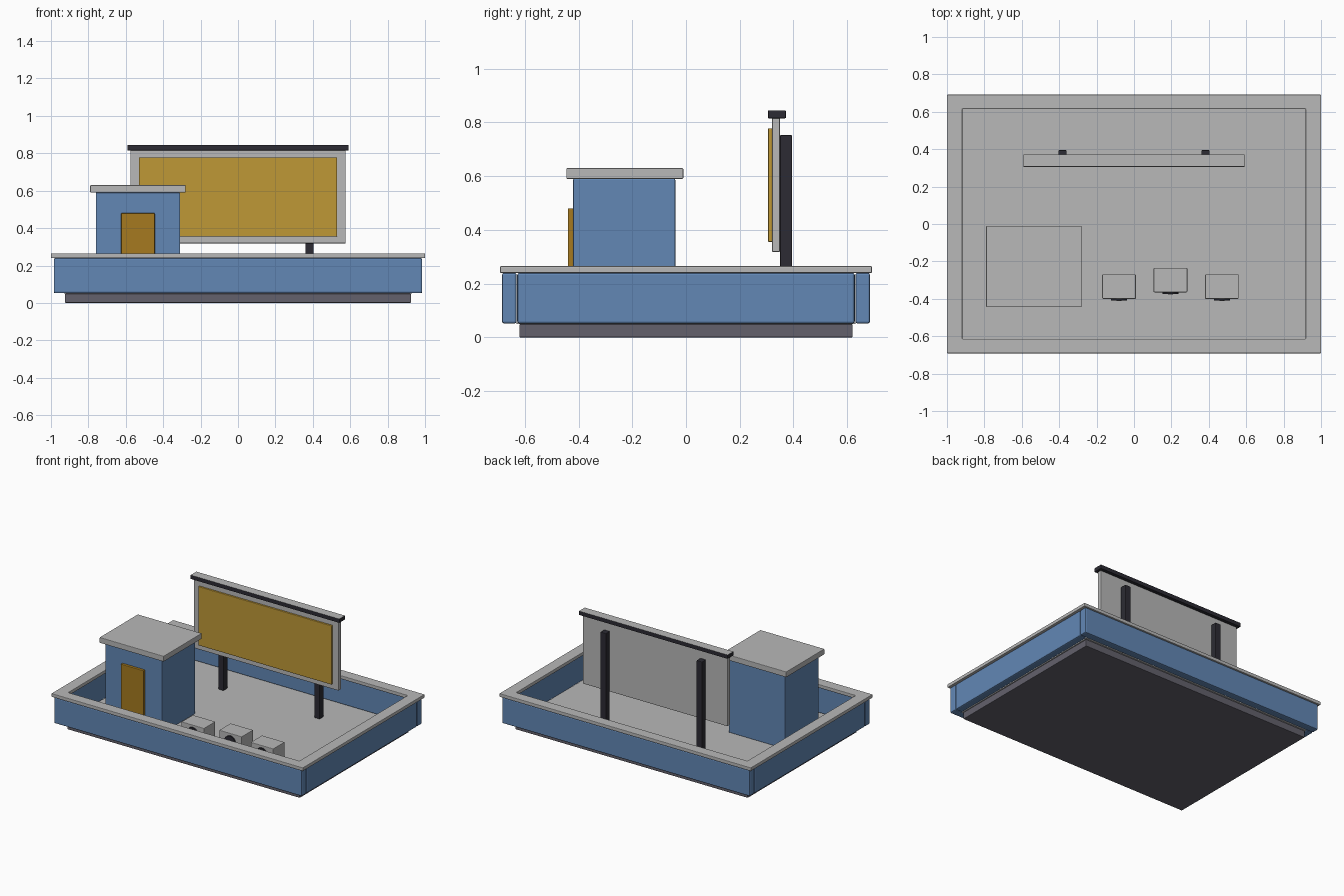
import bpy
import bmesh
import math

cube = bpy.data.objects.get("Cube")
if cube:
    bpy.data.objects.remove(cube, do_unlink=True)


def material(name, r, g, b):
    m = bpy.data.materials.new(name)
    m.use_nodes = True
    m.diffuse_color = (r, g, b, 1)
    m.node_tree.nodes["Principled BSDF"].inputs["Base Color"].default_value = (r, g, b, 1)
    return m


GREY = material("light grey", 0.48, 0.48, 0.48)
BLUE = material("wall blue", 0.122, 0.242, 0.462)
YELLOW = material("sign yellow", 0.52, 0.314, 0.037)
ORANGE = material("door orange", 0.38, 0.195, 0.014)
DARK = material("dark metal", 0.025, 0.024, 0.033)
SLAB = material("slab grey", 0.125, 0.12, 0.15)


def finish(name, bm, mat, bevel=0.0):
    bmesh.ops.recalc_face_normals(bm, faces=bm.faces)
    mesh = bpy.data.meshes.new(name)
    bm.to_mesh(mesh)
    bm.free()
    mesh.materials.append(mat)
    obj = bpy.data.objects.new(name, mesh)
    bpy.context.collection.objects.link(obj)
    if bevel:
        mod = obj.modifiers.new("Bevel", "BEVEL")
        mod.width = bevel
        mod.segments = 2
    return obj


def box(name, x, y, z, mat, bevel=0.004):
    """Box from (min, max) ranges on each axis."""
    bm = bmesh.new()
    bmesh.ops.create_cube(bm, size=1)
    for v in bm.verts:
        v.co = [sum(r) / 2 + c * (r[1] - r[0]) for c, r in zip(v.co, (x, y, z))]
    return finish(name, bm, mat, bevel)


def frame(name, outer, inner, z, mat, bevel):
    """Rectangular ring with a square section."""
    bm = bmesh.new()
    corners = [(-1, -1), (1, -1), (1, 1), (-1, 1)]
    section = [(outer, z[0]), (outer, z[1]), (inner, z[1]), (inner, z[0])]
    rings = [[bm.verts.new((sx * s[0], sy * s[1], h)) for sx, sy in corners]
             for s, h in section]
    for i in range(4):
        a, b = rings[i], rings[(i + 1) % 4]
        for j in range(4):
            k = (j + 1) % 4
            bm.faces.new((a[j], a[k], b[k], b[j]))
    return finish(name, bm, mat, bevel)


def disc(name, x, y, z, radius, depth, mat):
    """Disc whose axis runs front to back."""
    bm = bmesh.new()
    bmesh.ops.create_cone(bm, cap_ends=True, segments=24, radius1=radius,
                          radius2=radius, depth=depth)
    for v in bm.verts:
        v.co = (x + v.co.x, y + v.co.z, z + v.co.y)
    obj = finish(name, bm, mat)
    bpy.ops.object.select_all(action="DESELECT")
    obj.select_set(True)
    bpy.context.view_layer.objects.active = obj
    bpy.ops.object.shade_smooth_by_angle(angle=math.radians(35))


FLOOR = 0.056

# Roof deck
box("base_slab", (-0.925, 0.925), (-0.62, 0.62), (0, 0.05), SLAB)
box("roof_floor", (-0.93, 0.93), (-0.63, 0.63), (0.05, FLOOR), GREY, 0)

# Parapet walls and coping
for side, label in ((-1, "front"), (1, "back")):
    box(label + "_parapet", (-0.985, 0.985), sorted((side * 0.63, side * 0.685)),
        (0.052, 0.24), BLUE, 0.008)
for side, label in ((-1, "right"), (1, "left")):
    box(label + "_parapet", sorted((side * 0.93, side * 0.985)), (-0.628, 0.628),
        (0.052, 0.24), BLUE, 0.008)
frame("parapet_coping", (1, 0.692), (0.918, 0.615), (0.24, 0.265), GREY, 0.004)

# Stair hut
box("hut_walls", (-0.76, -0.31), (-0.42, -0.04), (FLOOR, 0.59), BLUE)
box("hut_roof", (-0.79, -0.28), (-0.445, -0.01), (0.59, 0.63), GREY)
box("hut_door", (-0.625, -0.445), (-0.44, -0.418), (FLOOR, 0.48), ORANGE)

# Billboard
box("billboard_panel", (-0.575, 0.575), (0.32, 0.35), (0.318, 0.816), GREY)
box("billboard_face", (-0.53, 0.53), (0.305, 0.321), (0.355, 0.778), YELLOW)
for side, label in ((-1, "right"), (1, "left")):
    box(label + "_billboard_post", (side * 0.382 - 0.022, side * 0.382 + 0.022),
        (0.35, 0.395), (FLOOR, 0.753), DARK)
rail = box("billboard_top_rail", (-0.592, 0.592), (0.305, 0.372), (0.815, 0.845), DARK)
rail.data.materials.append(GREY)
for face in rail.data.polygons:
    if face.normal.z > 0.9:
        face.material_index = 1

# Air conditioning units
for i, (x, y) in enumerate(((-0.08, -0.4), (0.195, -0.365), (0.47, -0.4)), 1):
    box(f"cooling_unit_{i}", (x - 0.09, x + 0.09), (y, y + 0.13), (FLOOR, 0.172), GREY)
    disc(f"cooling_fan_{i}", x, y - 0.003, 0.114, 0.043, 0.012, DARK)
    disc(f"fan_hub_{i}", x, y - 0.008, 0.114, 0.014, 0.006, GREY)
